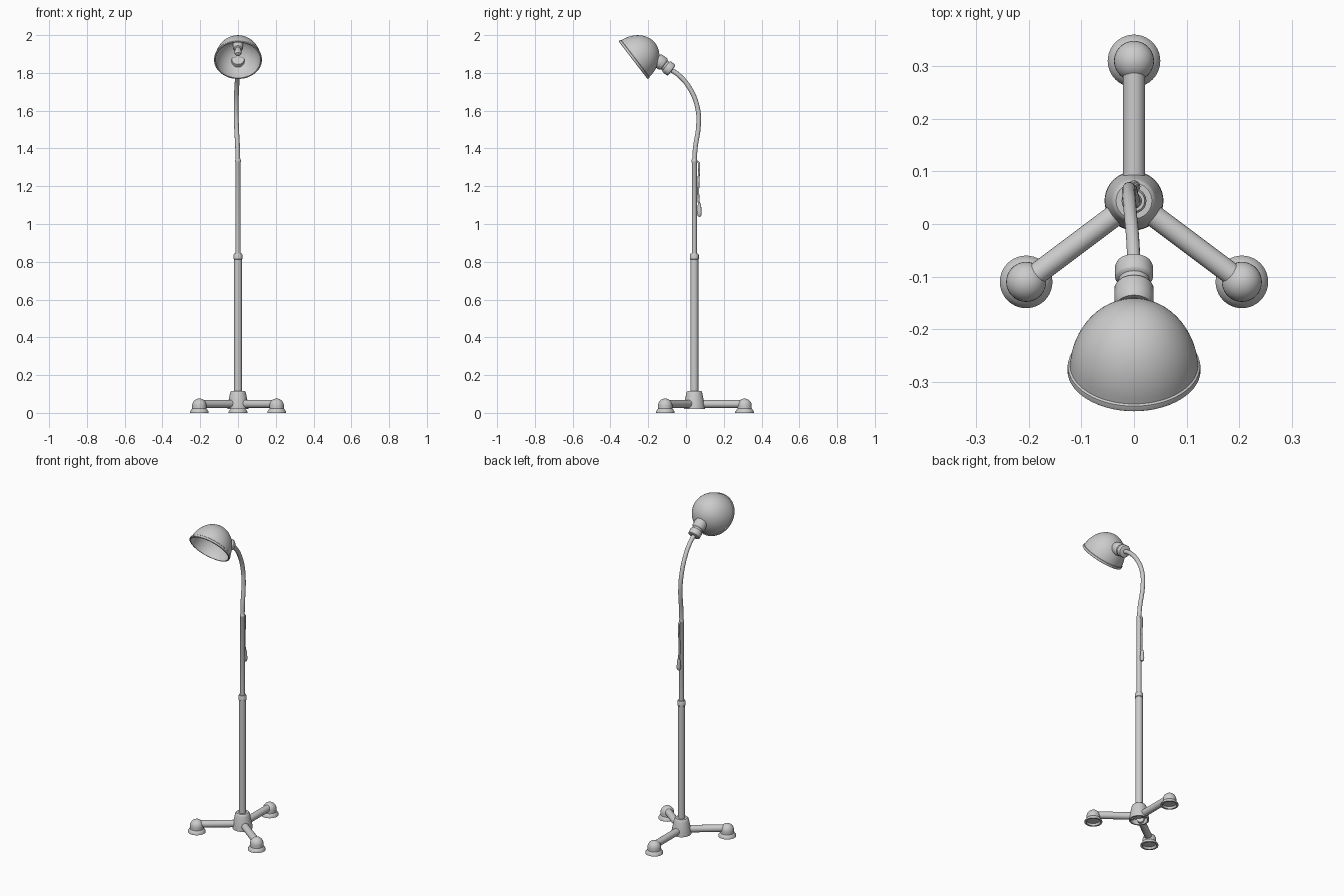
import bpy, bmesh, math
from mathutils import Vector

if "Cube" in bpy.data.objects:
    bpy.data.objects.remove(bpy.data.objects["Cube"])

POLE_Y = 0.044


def lathe(name, profile, origin=(0, 0, 0), axis=(0, 0, 1), steps=40):
    """Revolve (radius, distance) points around an axis."""
    bm = bmesh.new()
    verts = [bm.verts.new((r, 0, t)) for r, t in profile]
    edges = [bm.edges.new(p) for p in zip(verts, verts[1:])]
    bmesh.ops.spin(bm, geom=verts + edges, cent=(0, 0, 0), axis=(0, 0, 1),
                   angle=2 * math.pi, steps=steps)
    bmesh.ops.remove_doubles(bm, verts=bm.verts, dist=1e-5)
    bmesh.ops.recalc_face_normals(bm, faces=bm.faces)
    mesh = bpy.data.meshes.new(name)
    bm.to_mesh(mesh)
    bm.free()
    ob = bpy.data.objects.new(name, mesh)
    bpy.context.collection.objects.link(ob)
    ob.location = origin
    ob.rotation_euler = Vector(axis).to_track_quat('Z', 'Y').to_euler()
    bpy.ops.object.select_all(action='DESELECT')
    ob.select_set(True)
    bpy.context.view_layer.objects.active = ob
    bpy.ops.object.shade_smooth_by_angle(angle=math.radians(35))
    return ob


def tube(name, points, radius):
    """Round tube along a smooth path."""
    cu = bpy.data.curves.new(name, 'CURVE')
    cu.dimensions = '3D'
    cu.bevel_depth = radius
    cu.bevel_resolution = 5
    cu.use_fill_caps = True
    sp = cu.splines.new('BEZIER')
    sp.bezier_points.add(len(points) - 1)
    for bp, p in zip(sp.bezier_points, points):
        bp.co = p
        bp.handle_left_type = bp.handle_right_type = 'AUTO'
    ob = bpy.data.objects.new(name, cu)
    bpy.context.collection.objects.link(ob)
    return ob


def arc(a, b, t0, start, end, n):
    """Elliptical profile: b is the radius, a the height along the axis."""
    angles = [math.radians(start + (end - start) * i / n) for i in range(n + 1)]
    return [(b * math.cos(u), t0 + a * math.sin(u)) for u in angles]


# tapered hub, hollow underneath
lathe("hub", [(0, 0.05), (0.046, 0.05), (0.048, 0.02), (0.056, 0.02), (0.055, 0.04),
              (0.042, 0.105), (0.039, 0.113), (0.034, 0.117), (0, 0.117)],
      (0, POLE_Y, 0))

# three legs with domed feet
foot = [(0, 0.012), (0.036, 0.012), (0.040, 0), (0.05, 0), (0.05, 0.006), (0.042, 0.018),
        (0.038, 0.022)] + arc(0.038, 0.038, 0.038, 0, 90, 8)
for label, x, y in (("back", 0, 0.31), ("left", -0.205, -0.11), ("right", 0.205, -0.11)):
    lathe(label + "_foot", foot, (x, y, 0))
    direction = Vector((x, y - POLE_Y, 0))
    lathe(label + "_leg", [(0, 0.03), (0.021, 0.03), (0.021, direction.length), (0, direction.length)],
          (0, POLE_Y, 0.047), direction, 24)

# telescoping pole with collar
lathe("lower_pole", [(0, 0.06), (0.021, 0.06), (0.021, 0.812), (0.0235, 0.815), (0.0235, 0.836),
                     (0.020, 0.843), (0, 0.843)], (0, POLE_Y, 0), steps=32)
lathe("upper_pole", [(0, 0.8), (0.0135, 0.8), (0.0135, 1.325), (0.015, 1.328), (0.015, 1.338),
                     (0.012, 1.343), (0, 1.343)], (0, POLE_Y, 0), steps=32)

# bent neck
tube("gooseneck", [(0, POLE_Y, 1.32), (-0.002, 0.049, 1.40), (-0.008, 0.066, 1.52),
                   (-0.010, 0.062, 1.61), (-0.007, 0.022, 1.715), (-0.002, -0.035, 1.785),
                   (0, -0.09, 1.823)], 0.0125)

# lamp socket on the side of the shade
lathe("socket", [(0, 0), (0.028, 0), (0.034, 0.003), (0.036, 0.008), (0.036, 0.032),
                 (0.034, 0.036), (0.029, 0.039), (0.029, 0.050), (0.034, 0.053),
                 (0.037, 0.058), (0.037, 0.088), (0.033, 0.100), (0, 0.100)],
      (0, -0.075, 1.812), (0, -0.8, 0.6))

# domed shade with rim band and thin wall
rim_center = Vector((0, -0.28, 1.867))
shade_axis = Vector((0, 0.793, 0.61))
outer = arc(0.148, 0.1225, 0, 90, 6, 18)
inner = arc(0.143, 0.1185, 0, 0, 90, 18)
lathe("shade", outer + [(0.1255, 0.013), (0.1265, 0.008), (0.1265, 0.002), (0.1245, 0)] + inner,
      rim_center, shade_axis, 56)

# bulb holder inside the shade
lathe("bulb_holder", [(0, 0.146), (0.026, 0.142), (0.026, 0.105), (0.022, 0.098),
                      (0.015, 0.095), (0.015, 0.085), (0.018, 0.078), (0.018, 0.062),
                      (0.013, 0.052), (0, 0.048)],
      rim_center, shade_axis, 28)

# hanging cord with inline switch
tube("cord", [(0, 0.050, 1.33), (0, 0.064, 1.328), (0, 0.069, 1.30), (0, 0.066, 1.23),
              (0, 0.065, 1.15), (0, 0.070, 1.09)], 0.0055)
lathe("switch", [(0, 1.038), (0.007, 1.040), (0.011, 1.048), (0.012, 1.062), (0.010, 1.085),
                 (0.009, 1.10), (0.006, 1.11), (0, 1.112)], (0, 0.071, 0), steps=20)
